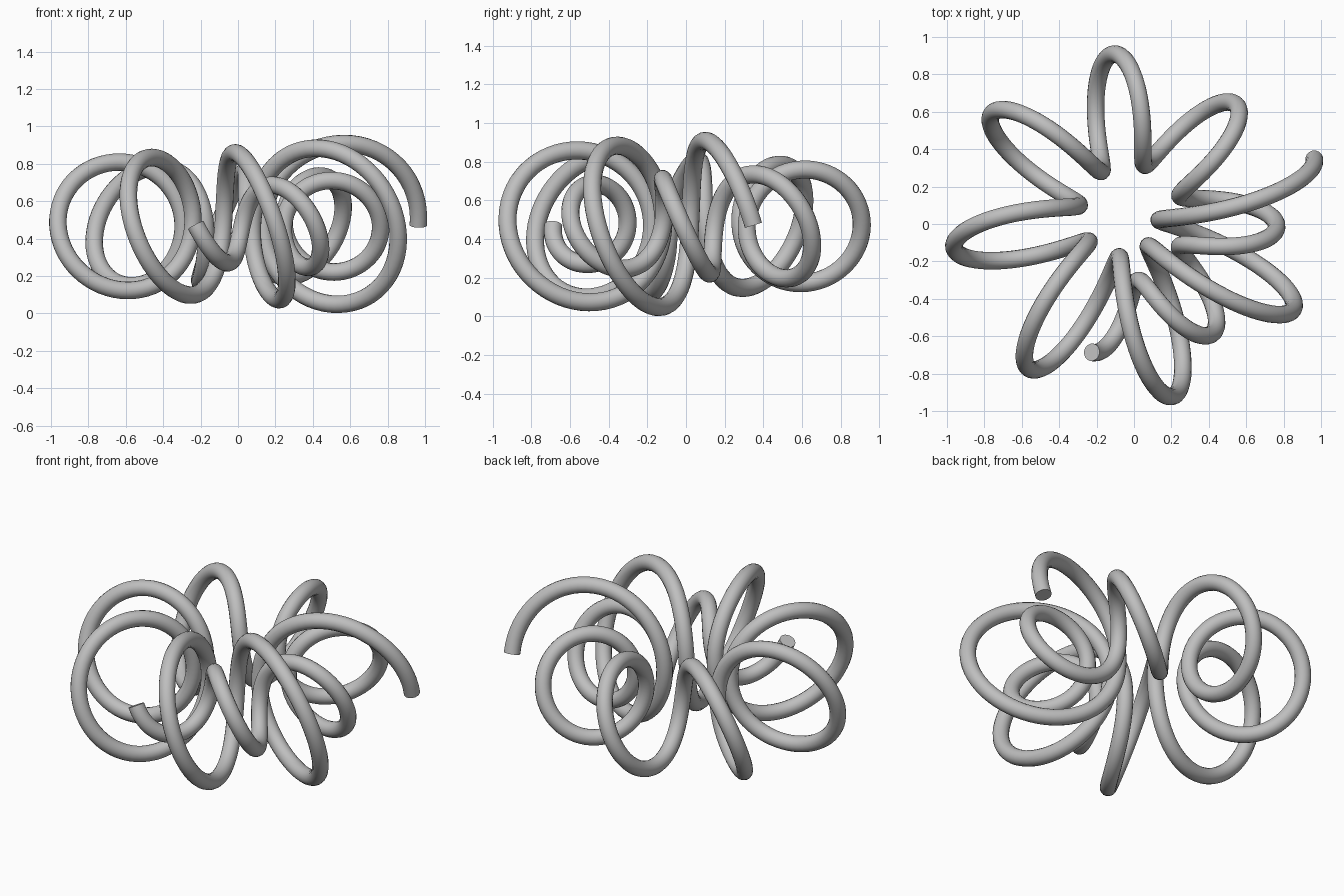
import bpy
from math import sin, cos, radians, tau

cube = bpy.data.objects.get("Cube")
if cube:
    bpy.data.objects.remove(cube, do_unlink=True)

# Coil settings: a helix wound around a ring, with growing loops
TURNS = 10
STEPS = 64
TUBE = 0.047
CENTRE = (-0.045, 0.04, 0.472)


def coil_point(t):
    """Point on the coil after t turns."""
    ring = 0.553 + 0.006 * t
    loop = 0.195 + 0.0247 * t
    around = radians(-104 + 50.4 * t - 0.23 * t * t)
    r = ring + loop * cos(tau * t)
    return (CENTRE[0] + r * cos(around),
            CENTRE[1] + r * sin(around),
            CENTRE[2] - loop * sin(tau * t))


# Path swept with a round section and closed ends
curve = bpy.data.curves.new("coil_tube", 'CURVE')
curve.dimensions = '3D'
curve.bevel_depth = TUBE
curve.bevel_resolution = 6
curve.use_fill_caps = True
spline = curve.splines.new('POLY')
count = TURNS * STEPS + 1
spline.points.add(count - 1)
for i, point in enumerate(spline.points):
    point.co = (*coil_point(i / STEPS), 1)

coil = bpy.data.objects.new("coil_tube", curve)
bpy.context.scene.collection.objects.link(coil)

# Plain grey material
grey = bpy.data.materials.new("plain_grey")
grey.use_nodes = True
colour = (0.52, 0.52, 0.52, 1)
grey.diffuse_color = colour
grey.node_tree.nodes["Principled BSDF"].inputs["Base Color"].default_value = colour
curve.materials.append(grey)

# Mesh with smooth sides and crisp end caps
bpy.ops.object.select_all(action='DESELECT')
coil.select_set(True)
bpy.context.view_layer.objects.active = coil
bpy.ops.object.convert(target='MESH')
bpy.ops.object.shade_smooth_by_angle(angle=radians(40))
